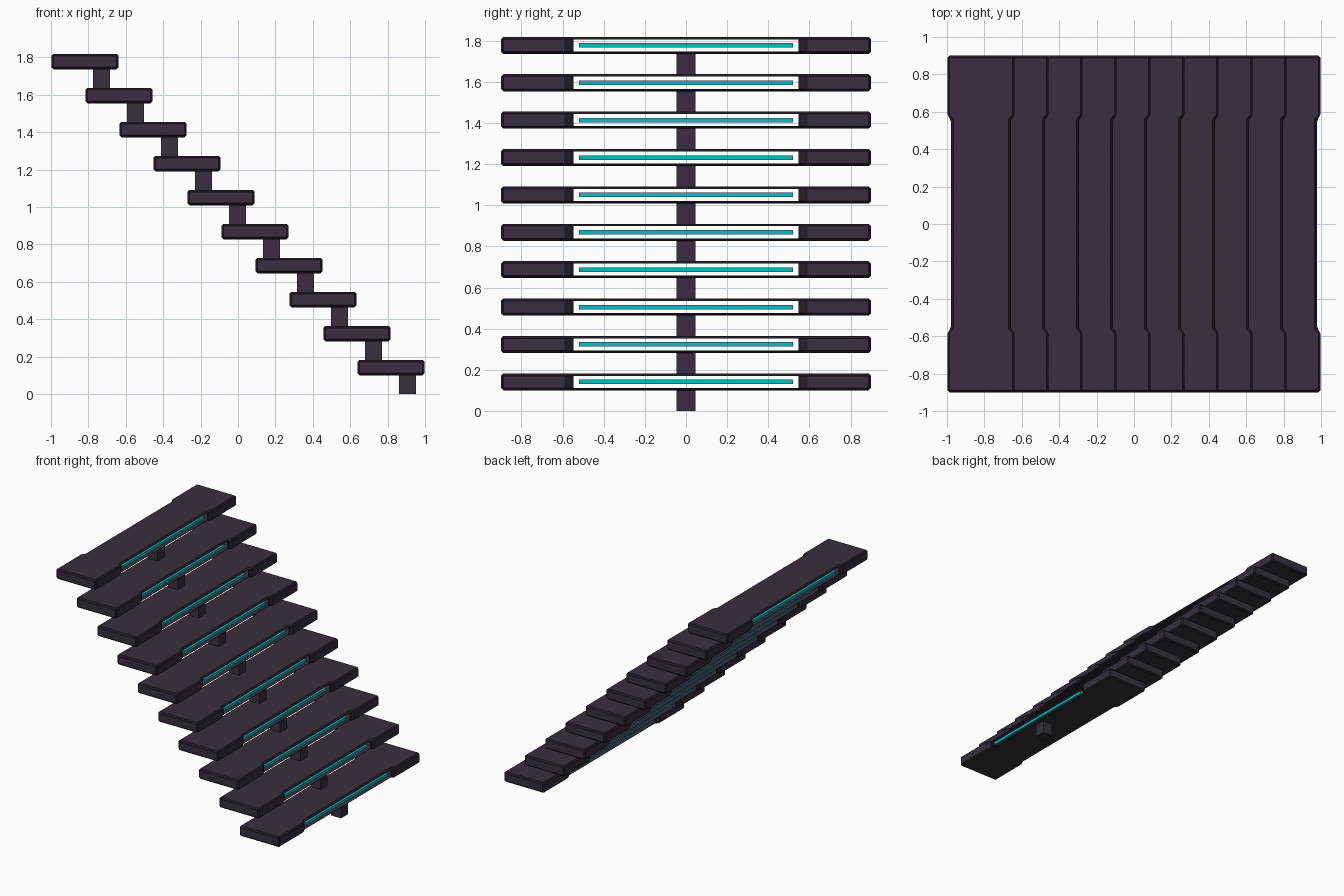
import bpy, bmesh

cube = bpy.data.objects.get("Cube")
if cube:
    bpy.data.objects.remove(cube, do_unlink=True)

STEPS = 10
PITCH = 0.1818            # run and rise of each step
HALF_X, HALF_Z, HALF_Y = 0.18, 0.0415, 0.9
POST_H = 0.1


def material(name, rgb):
    m = bpy.data.materials.new(name)
    m.use_nodes = True
    m.diffuse_color = (*rgb, 1)
    m.node_tree.nodes["Principled BSDF"].inputs["Base Color"].default_value = (*rgb, 1)
    return m


plum = material("dark plum", (0.040, 0.028, 0.048))
edge = material("near black edge", (0.016, 0.011, 0.018))
teal = material("teal light", (0.004, 0.50, 0.54))


def finish(bm, name, mats):
    mesh = bpy.data.meshes.new(name)
    bm.to_mesh(mesh)
    bm.free()
    for m in mats:
        mesh.materials.append(m)
    return mesh


def box_mesh(name, size, mat):
    bm = bmesh.new()
    bmesh.ops.create_cube(bm, size=1)
    bmesh.ops.scale(bm, vec=size, verts=bm.verts)
    return finish(bm, name, [mat])


def tread_mesh():
    # Plan outline: wide ends, slightly waisted middle
    quarter = [(HALF_X, HALF_Y), (HALF_X, 0.58), (HALF_X - 0.02, 0.558)]
    right = quarter + [(x, -y) for x, y in reversed(quarter)]
    outline = right + [(-x, -y) for x, y in right]
    bm = bmesh.new()
    base = bm.faces.new([bm.verts.new((x, y, -HALF_Z)) for x, y in outline])
    top = bmesh.ops.extrude_face_region(bm, geom=[base])["geom"]
    bmesh.ops.translate(bm, vec=(0, 0, 2 * HALF_Z),
                        verts=[v for v in top if isinstance(v, bmesh.types.BMVert)])
    bmesh.ops.recalc_face_normals(bm, faces=bm.faces)
    # Dark chamfer on every edge
    bmesh.ops.bevel(bm, geom=bm.edges[:], offset=0.012, segments=1,
                    profile=0.5, affect='EDGES', clamp_overlap=True, material=1)
    # Open the long slots in the waisted middle
    bm.normal_update()
    slots = [f for f in bm.faces if abs(f.normal.x) > 0.99
             and abs(f.calc_center_median().y) < 0.1 and f.material_index == 0]
    bmesh.ops.delete(bm, geom=slots, context='FACES')
    return finish(bm, "tread", [plum, edge])


def place(name, mesh, loc):
    ob = bpy.data.objects.new(name, mesh)
    ob.location = loc
    bpy.context.collection.objects.link(ob)


tread = tread_mesh()
light = box_mesh("light_bar", (0.31, 1.04, 0.022), teal)
post = box_mesh("post", (0.09, 0.09, POST_H), plum)

# Descending flight from -x to +x
for i in range(STEPS):
    x = (STEPS - 1) / 2 * PITCH - i * PITCH
    z = POST_H + HALF_Z + i * PITCH
    place(f"tread_{i + 1}", tread, (x, 0, z))
    place(f"light_bar_{i + 1}", light, (x, 0, z))
    place(f"post_{i + 1}", post, (x + 0.088, 0, z - HALF_Z - POST_H / 2))
